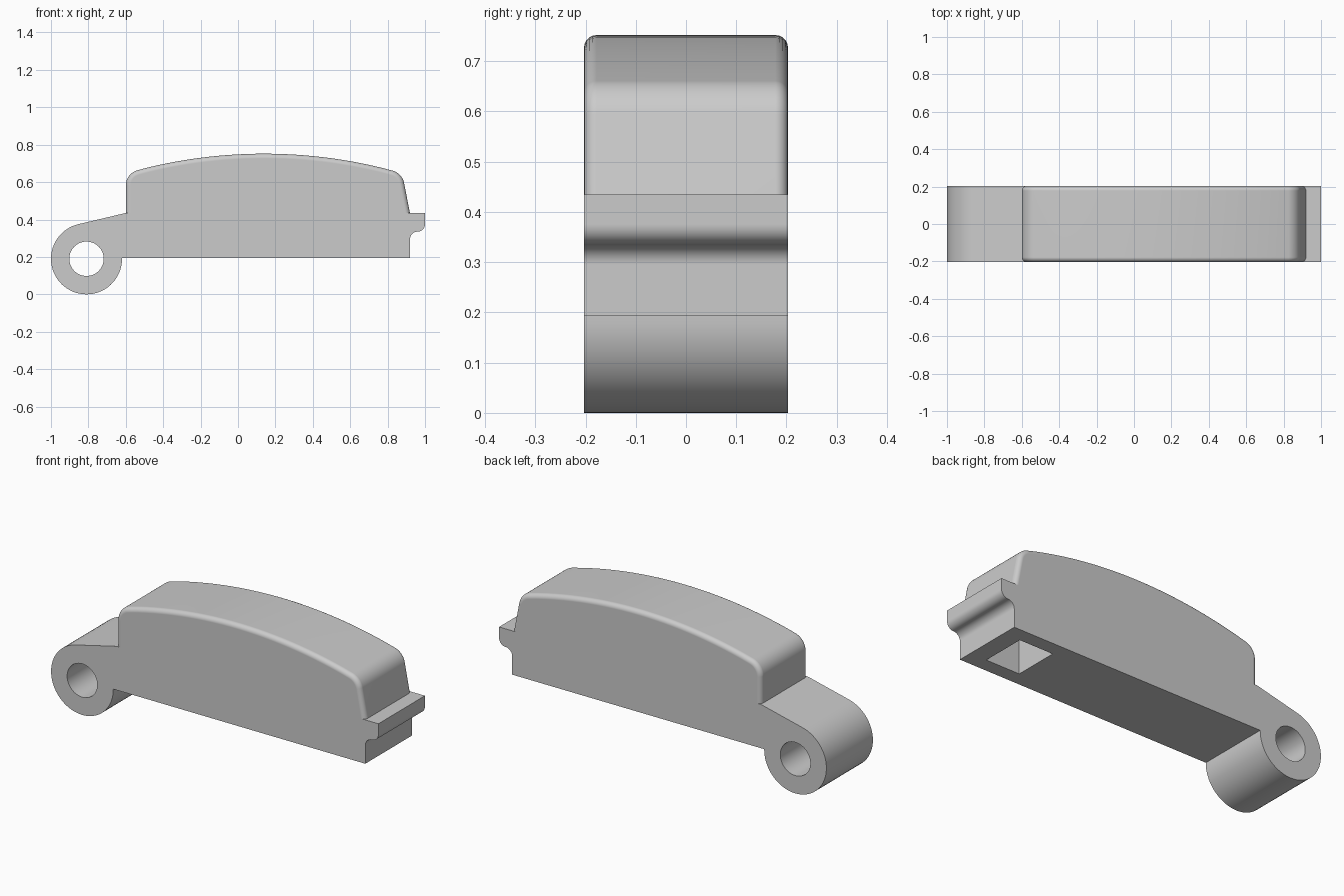
import bpy, bmesh, math
from mathutils import Vector

HALF = 0.203          # half depth
LEDGE = 0.435         # height where the cap meets the base
HINGE = (-0.81, 0.19)

cube = bpy.data.objects.get("Cube")
if cube:
    bpy.data.objects.remove(cube, do_unlink=True)

grey = bpy.data.materials.new("plain grey")
grey.use_nodes = True
colour = (0.6, 0.6, 0.6, 1)
grey.diffuse_color = colour
grey.node_tree.nodes["Principled BSDF"].inputs["Base Color"].default_value = colour


def arc(cx, cz, r, start, end, steps):
    """Points on an arc in the xz plane, angles in degrees."""
    angles = [math.radians(start + (end - start) * i / steps) for i in range(steps + 1)]
    return [(cx + r * math.cos(a), cz + r * math.sin(a)) for a in angles]


def fillet(before, corner, after, r, steps=10):
    """Round one corner of a profile."""
    p, c, q = Vector(before), Vector(corner), Vector(after)
    u, v = (p - c).normalized(), (q - c).normalized()
    half = u.angle(v) / 2
    centre = c + (u + v).normalized() * r / math.sin(half)
    a = c + u * r / math.tan(half) - centre
    b = c + v * r / math.tan(half) - centre
    return [tuple(centre + a.lerp(b, i / steps).normalized() * r) for i in range(steps + 1)]


def prism(name, profile, half, round_above=None, radius=0.025):
    """Extrude an xz profile along y, optionally rounding the rim of both faces."""
    bm = bmesh.new()
    face = bm.faces.new([bm.verts.new((x, -half, z)) for x, z in profile])
    new = bmesh.ops.extrude_face_region(bm, geom=[face])["geom"]
    moved = [v for v in new if isinstance(v, bmesh.types.BMVert)]
    bmesh.ops.translate(bm, verts=moved, vec=(0, 2 * half, 0))
    bmesh.ops.recalc_face_normals(bm, faces=bm.faces)
    if round_above is not None:
        rim = [e for e in bm.edges
               if abs(e.verts[0].co.y - e.verts[1].co.y) < 1e-4
               and max(v.co.z for v in e.verts) > round_above]
        bmesh.ops.bevel(bm, geom=rim, offset=radius, segments=5, profile=0.5,
                        affect="EDGES", clamp_overlap=True)
    mesh = bpy.data.meshes.new(name)
    bm.to_mesh(mesh)
    bm.free()
    mesh.materials.append(grey)
    obj = bpy.data.objects.new(name, mesh)
    bpy.context.collection.objects.link(obj)
    return obj


def combine(target, other, operation):
    """Apply a boolean and discard the helper."""
    mod = target.modifiers.new(operation.lower(), "BOOLEAN")
    mod.operation, mod.object, mod.solver = operation, other, "EXACT"
    bpy.context.view_layer.objects.active = target
    bpy.ops.object.modifier_apply(modifier=mod.name)
    bpy.data.objects.remove(other, do_unlink=True)


# Base bar with hinge barrel at one end and catch lip at the other
base = [(-0.6, LEDGE)]
base += arc(*HINGE, 0.19, 103, 361, 48)
base += [(0.92, 0.193)]
base += arc(0.96, 0.295, 0.04, 180, 90, 8)
base += arc(0.96, 0.375, 0.04, 270, 360, 8)[1:]
base += [(1.0, LEDGE)]
body = prism("latch_body", base, HALF)

# Arched cap: circle through the crown, with rounded shoulders
CROWN_X, CROWN_Z, ARCH = 0.14, 0.752, 2.65


def crown(x):
    return (x, CROWN_Z - ARCH + math.sqrt(ARCH ** 2 - (x - CROWN_X) ** 2))


low_left, low_right = (-0.6, 0.42), (0.922, 0.42)
cap_profile = [low_left]
cap_profile += fillet(low_left, crown(-0.6), crown(-0.5), 0.085)
cap_profile += [crown(-0.48 + 1.25 * i / 24) for i in range(25)]
cap_profile += fillet(crown(0.79), crown(0.878), low_right, 0.085)
cap_profile += [low_right]
cap = prism("arched_cap", cap_profile, HALF, round_above=LEDGE)
combine(body, cap, "UNION")

# Pin hole through the hinge barrel
combine(body, prism("pin_hole", arc(*HINGE, 0.092, 0, 352.5, 47), HALF + 0.1), "DIFFERENCE")

# Rectangular pocket in the underside near the lip
pocket = [(0.614, 0.1), (0.82, 0.1), (0.82, 0.445), (0.614, 0.445)]
combine(body, prism("pocket", pocket, 0.125), "DIFFERENCE")

# Smooth the curves, keep real edges sharp and large faces flat
bpy.ops.object.select_all(action="DESELECT")
body.select_set(True)
bpy.context.view_layer.objects.active = body
bpy.ops.object.shade_smooth_by_angle(angle=math.radians(30))
flatten = body.modifiers.new("flat_faces", "WEIGHTED_NORMAL")
flatten.keep_sharp = True
